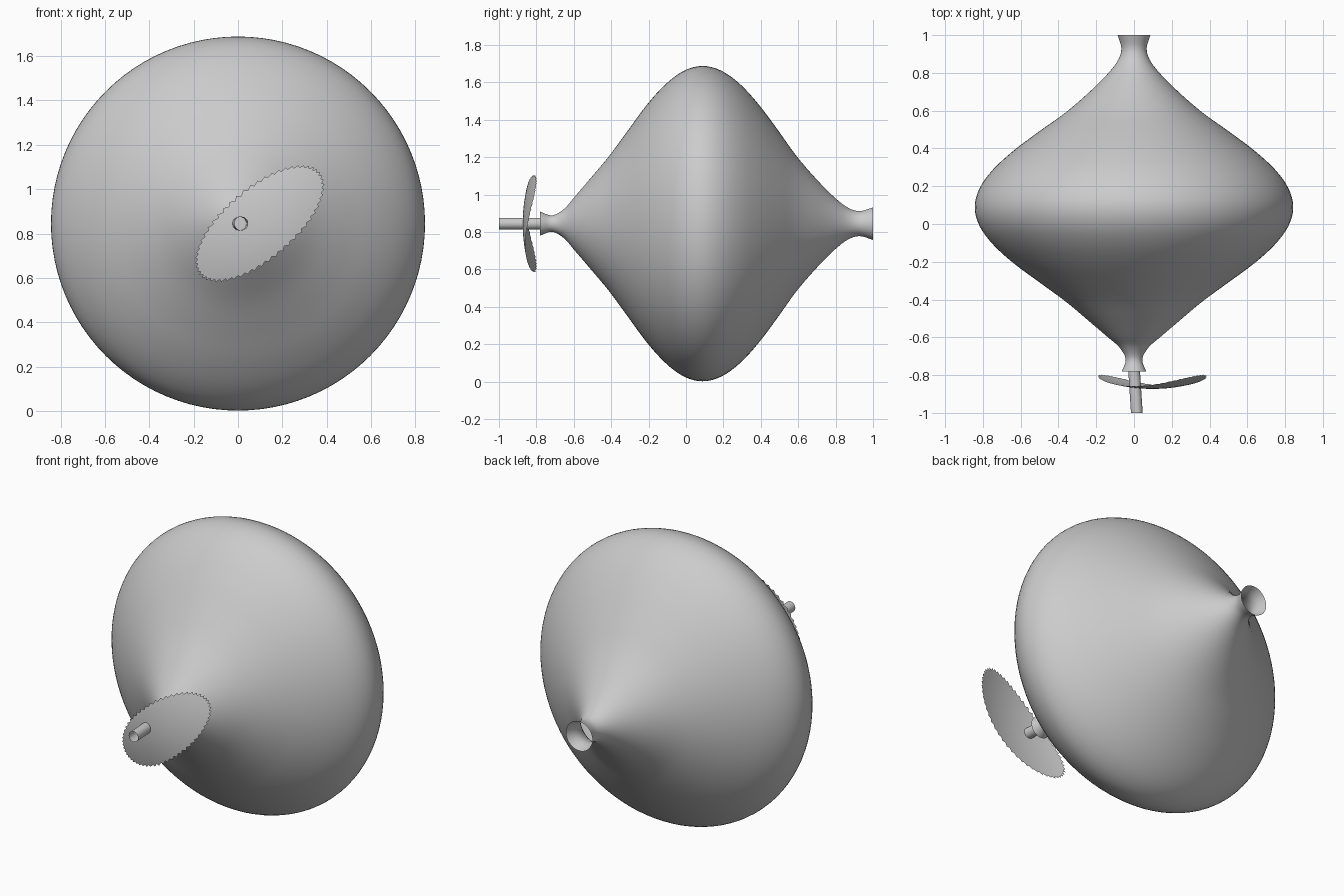
import bpy, bmesh, math
from mathutils import Vector

if "Cube" in bpy.data.objects:
    bpy.data.objects.remove(bpy.data.objects["Cube"])

ZC = 0.845  # height of the long axis, which runs along y


def finish(name, bm, angle=60):
    bmesh.ops.recalc_face_normals(bm, faces=bm.faces)
    me = bpy.data.meshes.new(name)
    bm.to_mesh(me)
    bm.free()
    ob = bpy.data.objects.new(name, me)
    bpy.context.collection.objects.link(ob)
    bpy.ops.object.select_all(action='DESELECT')
    ob.select_set(True)
    bpy.context.view_layer.objects.active = ob
    bpy.ops.object.shade_smooth_by_angle(angle=math.radians(angle))
    return ob


def lathe(name, rings, segs):
    """Open tube from (centre x, y, radius) rings around the y axis."""
    bm = bmesh.new()
    prev = None
    for cx, y, r in rings:
        ring = []
        for i in range(segs):
            t = 2 * math.pi * i / segs
            ring.append(bm.verts.new((cx + r * math.cos(t), y, ZC + r * math.sin(t))))
        if prev:
            for i in range(segs):
                j = (i + 1) % segs
                bm.faces.new((prev[i], prev[j], ring[j], ring[i]))
        prev = ring
    return finish(name, bm)


def smooth_profile(pts, steps):
    """Hermite curve for the radius as a function of y."""
    n = len(pts)
    slope = []
    for i in range(n):
        a, b = pts[max(i - 1, 0)], pts[min(i + 1, n - 1)]
        slope.append((b[1] - a[1]) / (b[0] - a[0]))
    out = []
    for i in range(n - 1):
        (y0, r0), (y1, r1) = pts[i], pts[i + 1]
        h = y1 - y0
        for s in range(steps):
            t = s / steps
            r = ((2*t**3 - 3*t**2 + 1) * r0 + (t**3 - 2*t**2 + t) * h * slope[i]
                 + (3*t**2 - 2*t**3) * r1 + (t**3 - t**2) * h * slope[i + 1])
            out.append((0, y0 + h * t, r))
    out.append((0, *pts[-1]))
    return out


# Bulging body with a flared open neck at each end
profile = [(-0.78, 0.064), (-0.715, 0.044), (-0.65, 0.08), (-0.6, 0.138),
           (-0.5, 0.255), (-0.412, 0.36), (-0.312, 0.496), (-0.212, 0.632),
           (-0.112, 0.743), (-0.012, 0.817), (0.088, 0.843), (0.188, 0.818),
           (0.288, 0.747), (0.388, 0.638), (0.488, 0.505), (0.588, 0.365),
           (0.7, 0.235), (0.8, 0.135), (0.87, 0.083), (0.93, 0.067), (1.0, 0.087)]
lathe("body", smooth_profile(profile, 4), 96)

# Slightly slanted hollow shaft
lathe("shaft", [(0.015, -1.0, 0.031), (-0.003, -0.72, 0.031)], 32)

# Dished oval blade with a serrated rim
A, B, TILT = 0.358, 0.163, math.radians(40.5)
TEETH, RINGS = 56, 10
centre = Vector((0.098, -0.873, ZC))
bm = bmesh.new()


def blade_vert(f, i):
    t = math.pi * i / TEETH
    u, v = f * A * math.cos(t), f * B * math.sin(t)
    if f == 1 and i % 2:
        k = 1 - 0.014 / math.hypot(u, v)
        u, v = u * k, v * k
    x = u * math.cos(TILT) - v * math.sin(TILT)
    z = u * math.sin(TILT) + v * math.cos(TILT)
    return bm.verts.new(centre + Vector((x, 0.59 * (u * u + v * v), z)))


n = TEETH * 2
mid = bm.verts.new(centre)
prev = None
for k in range(1, RINGS + 1):
    ring = [blade_vert(k / RINGS, i) for i in range(n)]
    for i in range(n):
        j = (i + 1) % n
        if prev:
            bm.faces.new((prev[i], prev[j], ring[j], ring[i]))
        else:
            bm.faces.new((mid, ring[i], ring[j]))
    prev = ring
finish("blade", bm)
